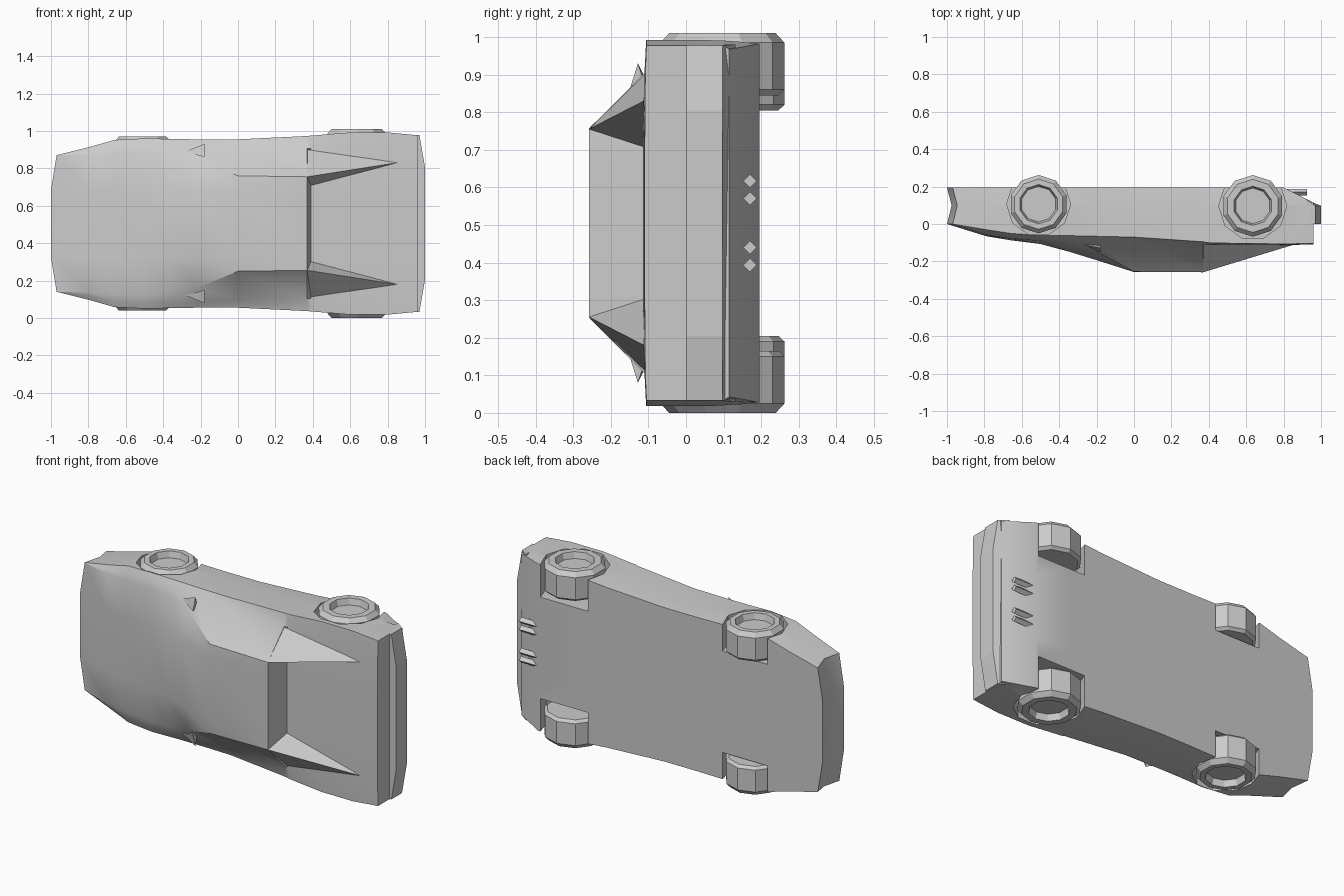
import bpy, bmesh, math
from mathutils import Matrix

if "Cube" in bpy.data.objects:
    bpy.data.objects.remove(bpy.data.objects["Cube"])

MID = 0.505  # lateral centre plane of the car, which lies on its side


def P(x, s, h):
    """Car coordinates (length, sideways, height) to world."""
    return (x, -h, MID + s)


def build(name, polys, smooth=None):
    """Mesh from polygons in car coordinates, sharing equal corners."""
    bm, seen = bmesh.new(), {}
    for poly in polys:
        vs = []
        for c in poly:
            k = tuple(round(v, 4) for v in c)
            if k not in seen:
                seen[k] = bm.verts.new(P(*c))
            if seen[k] not in vs:
                vs.append(seen[k])
        if len(vs) > 2:
            bm.faces.new(vs)
    return finish(name, bm, smooth)


def finish(name, bm, smooth=None):
    bmesh.ops.recalc_face_normals(bm, faces=bm.faces[:])
    me = bpy.data.meshes.new(name)
    bm.to_mesh(me)
    bm.free()
    ob = bpy.data.objects.new(name, me)
    bpy.context.collection.objects.link(ob)
    if smooth:
        shade(ob, smooth)
    return ob


def shade(ob, angle):
    bpy.ops.object.select_all(action='DESELECT')
    ob.select_set(True)
    bpy.context.view_layer.objects.active = ob
    bpy.ops.object.shade_smooth_by_angle(angle=math.radians(angle))


def rod(name, matrix, r, depth, sides):
    bm = bmesh.new()
    bmesh.ops.create_cone(bm, cap_ends=True, segments=sides, radius1=r,
                          radius2=r, depth=depth, matrix=matrix)
    return finish(name, bm)


# Body sections: x, half width, shoulder height, foot (s, h), ridge (s, h), centre height, floor
stations = [
    (-0.97, .365, 0, .365, 0, .365, 0, 0, -.195),
    (-0.79, .41, .03, .39, .045, .37, .06, .065, -.195),
    (-0.66, .447, .05, .415, .065, .375, .078, .087, -.195),
    (-0.50, .455, .062, .42, .078, .375, .09, .107, -.195),
    (-0.35, .452, .062, .42, .085, .37, .108, .147, -.195),
    (-0.22, .45, .065, .42, .085, .345, .138, .187, -.195),
    (0.0, .45, .07, .41, .095, .255, .255, .257, -.195),
    (0.37, .468, .095, .40, .11, .25, .258, .258, -.195),
    (0.39, .47, .10, .40, .11, .20, .115, .115, -.195),
    (0.60, .487, .105, .41, .11, .20, .114, .114, -.195),
    (0.80, .487, .106, .41, .11, .20, .112, .112, -.195),
    (0.96, .472, .105, .41, .108, .20, .11, .11, -.115),
]


def ring(i):
    x, w, hs, wk, hk, wr, hr, hc, f = stations[i]
    half = [(.18, f), (w - .01, f), (w, -.1), (w, hs), (wk, hk), (wr, hr), (.18, hc)]
    pts = []
    for s, h in half + [(-s, h) for s, h in reversed(half)]:
        dx = 0
        if i == 0:  # pointed, notched nose
            dx = (-.03 if abs(s) < .2 else 0) + (.025 if h == -.1 else 0)
        pts.append((x + dx, s, h))
    return pts


rings = [ring(i) for i in range(len(stations))]
polys = []
for a, b in zip(rings, rings[1:]):
    n = len(a)
    polys += [[a[k], a[(k + 1) % n], b[(k + 1) % n], b[k]] for k in range(n)]
polys.append(rings[-1])
a = rings[0]
rows = [[a[12], a[13], a[0], a[1]],
        [a[11], (-.975, -.18, -.1), (-.975, .18, -.1), a[2]],
        [a[8], a[7], a[6], a[5]]]
for r, q in zip(rows, rows[1:]):
    polys += [[r[k], r[k + 1], q[k + 1], q[k]] for k in range(3)]
body = build("body", polys)

# Wheels: x, height, radius, outer face, arch radius
axles = [("front", -.51, -.106, .156, .465, .171), ("rear", .635, -.097, .165, .505, .182)]


def wheel(name, x, h, r, outer, side):
    prof = [(.0, outer - .165), (r * .9, outer - .165), (r, outer - .15),
            (r, outer - .025), (r * .86, outer), (.105, outer), (.095, outer - .035),
            (0, outer - .035)]
    polys, n = [], 10

    def pt(rad, s, k):
        t = math.tau * k / n - math.pi / 2
        return (x + rad * math.cos(t), s * side, h + rad * math.sin(t))
    for (r0, s0), (r1, s1) in zip(prof, prof[1:]):
        for k in range(n):
            polys.append([pt(r0, s0, k), pt(r0, s0, k + 1), pt(r1, s1, k + 1), pt(r1, s1, k)])
    build(name, polys)


for label, x, h, r, outer, arch in axles:
    for side, tag in ((1, "left"), (-1, "right")):
        # Wheel wells
        m = Matrix.Translation(P(x, side * .445, h)) @ Matrix.Rotation(math.radians(18), 4, 'Z')
        cutter = rod("well_cutter", m, arch, .31, 10)
        cutter.hide_render = True
        bpy.context.view_layer.objects.active = body
        mod = body.modifiers.new("well", 'BOOLEAN')
        mod.operation, mod.solver, mod.object = 'DIFFERENCE', 'EXACT', cutter
        bpy.ops.object.modifier_apply(modifier=mod.name)
        bpy.data.objects.remove(cutter)
        wheel(f"{label}_{tag}_wheel", x, h, r, outer, side)
shade(body, 28)

for side, tag in ((1, "left"), (-1, "right")):
    # Rear roof buttresses
    top, tip = (.37, side * .25, .258), (.85, side * .325, .112)
    inn, out = (.39, side * .20, .105), (.37, side * .40, .105)
    build(f"{tag}_buttress", [[top, tip, out], [top, inn, tip], [top, out, inn], [out, tip, inn]])
    # Door mirrors
    a, b = (-.28, side * .385, .108), (-.18, side * .425, .128)
    c, d = (-.18, side * .355, .15), (-.18, side * .355, .105)
    build(f"{tag}_mirror", [[a, b, c], [a, d, b], [a, c, d], [b, d, c]])
    # Twin exhausts
    for k, s in enumerate((.065, .112)):
        m = Matrix.Translation(P(.86, side * s, -.17)) @ Matrix.Rotation(math.pi / 2, 4, 'Y')
        rod(f"{tag}_exhaust_{k + 1}", m, .018, .13, 4)

# Rear bumper with tapered ends
plan = [(.92, -.475), (.97, -.472), (1, -.3), (1, .3), (.97, .472), (.92, .475)]
lo = [(x, s, -.097 - (.035 if x < .95 else 0)) for x, s in plan]
hi = [(x, s, 0) for x, s in plan]
build("rear_bumper", [lo, hi] + [[lo[k - 1], lo[k], hi[k], hi[k - 1]] for k in range(6)])
